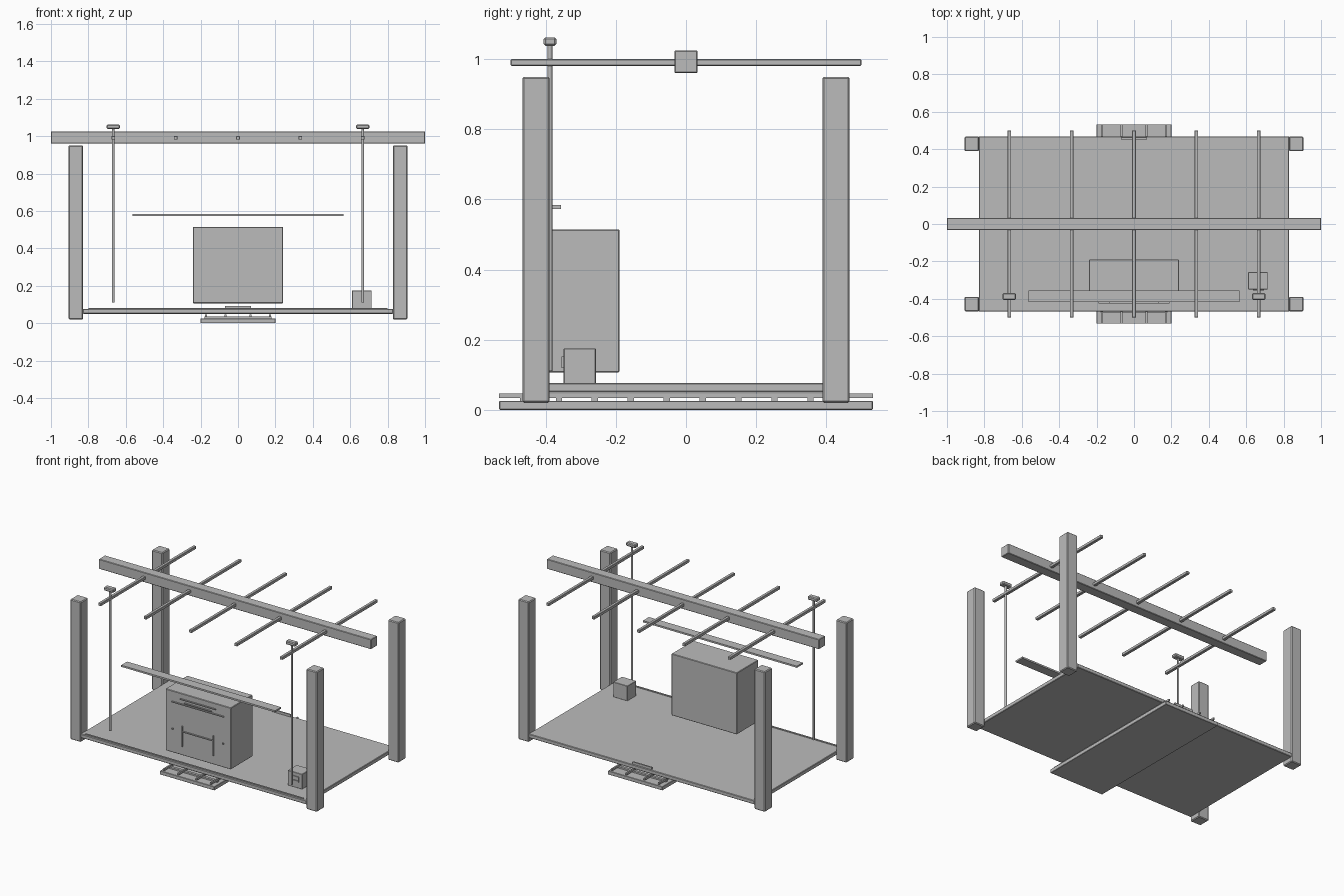
import bpy
import bmesh

if "Cube" in bpy.data.objects:
    bpy.data.objects.remove(bpy.data.objects["Cube"])

grey = bpy.data.materials.new("plain grey")
grey.diffuse_color = (0.5, 0.5, 0.5, 1)
grey.use_nodes = True
grey.node_tree.nodes["Principled BSDF"].inputs["Base Color"].default_value = grey.diffuse_color


def finish(bm, name):
    mesh = bpy.data.meshes.new(name)
    bm.to_mesh(mesh)
    bm.free()
    mesh.materials.append(grey)
    ob = bpy.data.objects.new(name, mesh)
    bpy.context.collection.objects.link(ob)
    return ob


def box(name, x, y, z, bevel=0):
    """Box from (low, high) ranges on each axis."""
    bm = bmesh.new()
    bmesh.ops.create_cube(bm, size=1)
    for v in bm.verts:
        for i, (lo, hi) in enumerate((x, y, z)):
            v.co[i] = lo if v.co[i] < 0 else hi
    ob = finish(bm, name)
    if bevel:
        mod = ob.modifiers.new("soft edges", 'BEVEL')
        mod.width = bevel
        mod.segments = 1
    return ob


def centred(c, half):
    return (c - half, c + half)


# Platform with front edge strip and small back plate
box("platform", (-0.83, 0.83), (-0.467, 0.467), (0.05, 0.076), 0.003)
box("platform_edge_strip", (-0.80, 0.80), (-0.46, -0.45), (0.076, 0.081))
box("back_edge_plate", (-0.07, 0.07), (0.453, 0.462), (0.076, 0.092))

# Four corner posts
for sx in (-1, 1):
    for sy in (-1, 1):
        box("corner_post", centred(sx * 0.867, 0.039), centred(sy * 0.428, 0.039),
            (0.02, 0.95), 0.005)

# Ridge beam and crossing rafters
box("ridge_beam", (-1, 1), (-0.033, 0.033), (0.96, 1.025), 0.003)
for i in range(-2, 3):
    box("rafter", centred(i / 3, 0.01), (-0.5, 0.5), (0.981, 1.0), 0.002)

# Track bed: base plate, sleepers and rails
box("track_base", (-0.2, 0.2), (-0.533, 0.533), (0, 0.025), 0.002)
for i in range(10):
    box("sleeper", (-0.18, 0.18), centred(-0.465 + i * 0.1025, 0.009), (0.024, 0.035))
for x in (-0.172, -0.066, 0.066, 0.172):
    box("rail", centred(x, 0.005), (-0.533, 0.533), (0.033, 0.046))

# Hanging cabinet with raised front trim
front = -0.418
box("cabinet", (-0.24, 0.24), (front, -0.19), (0.106, 0.515), 0.003)
trim = (front - 0.008, front + 0.002)
box("cabinet_ledge", (-0.19, 0.19), trim, (0.441, 0.447))
box("cabinet_upper_bar", (-0.13, 0.13), trim, (0.474, 0.480))
box("cabinet_lower_bar", (-0.10, 0.10), trim, (0.453, 0.459))
box("cabinet_cross_bar", (-0.115, 0.115), trim, (0.262, 0.268))
for s in (-1, 1):
    box("cabinet_upright_bar", centred(s * 0.115, 0.003), trim, (0.165, 0.30))
    box("cabinet_stud", centred(s * 0.185, 0.004), trim, (0.261, 0.269))

# Long flat shelf above the cabinet
box("shelf", (-0.565, 0.565), (-0.418, -0.356), (0.573, 0.584))

# Two slim lamp poles with flat heads
for s in (-1, 1):
    bm = bmesh.new()
    bmesh.ops.create_cone(bm, cap_ends=True, segments=12, radius1=0.0065,
                          radius2=0.0065, depth=0.935)
    bmesh.ops.translate(bm, verts=bm.verts, vec=(s * 0.667, -0.388, 0.5775))
    finish(bm, "lamp_pole")
    box("lamp_head", centred(s * 0.667, 0.035), centred(-0.388, 0.018),
        (1.038, 1.062), 0.005)

# Small crate with a bracket handle on its front
box("crate", (0.61, 0.715), (-0.349, -0.257), (0.075, 0.175), 0.002)
for z in (0.122, 0.149):
    box("crate_handle_bar", (0.637, 0.694), (-0.355, -0.347), centred(z, 0.003))
box("crate_handle_end", (0.688, 0.694), (-0.355, -0.347), (0.119, 0.152))
